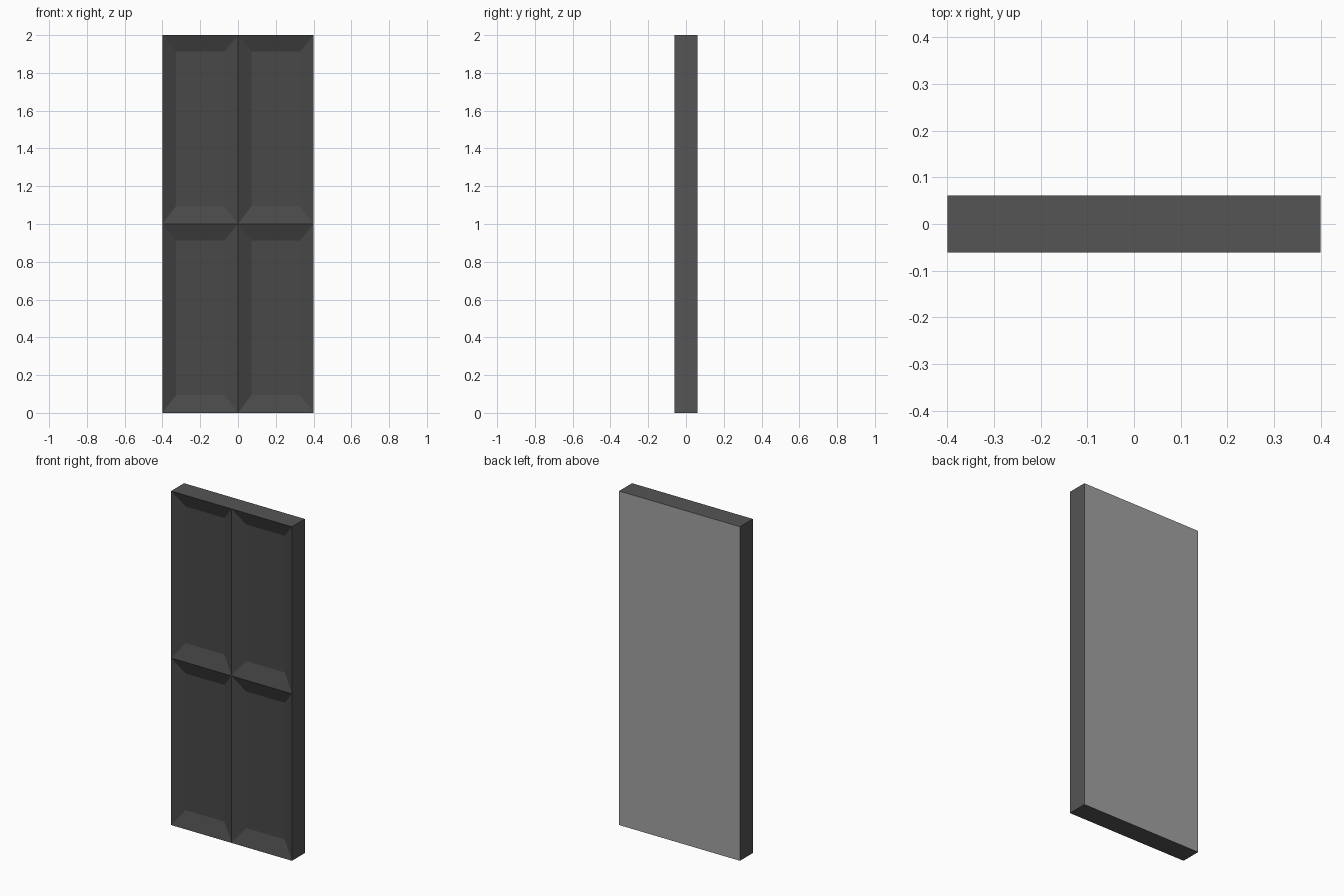
import bpy, bmesh
from mathutils import Vector

if "Cube" in bpy.data.objects:
    bpy.data.objects.remove(bpy.data.objects["Cube"])

W, T, H = 0.80, 0.122, 2.0      # overall width, thickness, height
SIDE, BOTTOM, TOP = 0.072, 0.095, 0.087   # widths of the sloped borders
DEPTH = 0.035                   # how far the panels sink in


def material(name, value):
    m = bpy.data.materials.new(name)
    m.diffuse_color = (value, value, value, 1)
    m.use_nodes = True
    m.node_tree.nodes["Principled BSDF"].inputs["Base Color"].default_value = m.diffuse_color
    return m


mesh = bpy.data.meshes.new("panelled_door")
door = bpy.data.objects.new("panelled_door", mesh)
bpy.context.collection.objects.link(door)
for name, value in (("dark_edge", 0.09), ("dark_panel", 0.065), ("grey_back", 0.36)):
    mesh.materials.append(material(name, value))

# Solid slab
bm = bmesh.new()
bmesh.ops.create_cube(bm, size=1)
bmesh.ops.scale(bm, vec=(W, T, H), verts=bm.verts)
bmesh.ops.translate(bm, vec=(0, 0, H / 2), verts=bm.verts)

# Split into two columns and two rows
for normal in ((1, 0, 0), (0, 0, 1)):
    bmesh.ops.bisect_plane(bm, geom=bm.verts[:] + bm.edges[:] + bm.faces[:],
                           plane_co=(0, 0, H / 2), plane_no=normal)
bm.normal_update()

# Plain grey back
for f in bm.faces:
    if f.normal.y > 0.9:
        f.material_index = 2

# Four sunken panels with sloped borders
front = [f for f in bm.faces if f.normal.y < -0.9]
for f in front:
    f.material_index = 1
panels = bmesh.ops.extrude_discrete_faces(bm, faces=front)["faces"]
for f in panels:
    c = f.calc_center_median()
    for v in f.verts:
        v.co += Vector((SIDE if v.co.x < c.x else -SIDE, DEPTH,
                        BOTTOM if v.co.z < c.z else -TOP))

# Sloped borders share the front material
bm.normal_update()
for f in bm.faces:
    if f.normal.y < -0.1:
        f.material_index = 1
bmesh.ops.recalc_face_normals(bm, faces=bm.faces)
bm.to_mesh(mesh)
bm.free()
